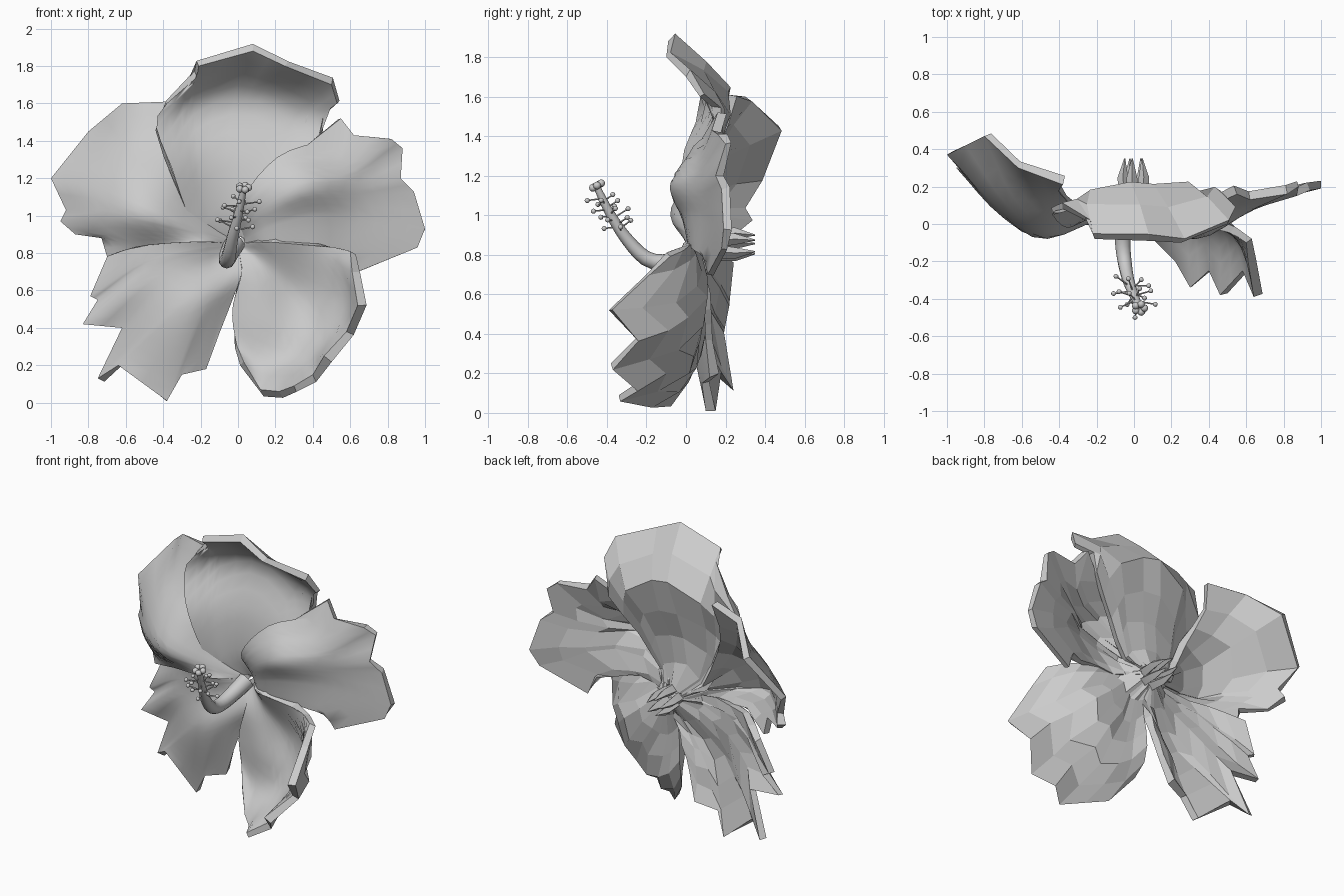
import bpy, bmesh, math, random
from mathutils import Vector as V

if "Cube" in bpy.data.objects:
    bpy.data.objects.remove(bpy.data.objects["Cube"])

random.seed(4)
HEART = V((0, 0.15, 0.85))


def spans(pts):
    d = [0]
    for a, b in zip(pts, pts[1:]):
        d.append(d[-1] + (b - a).length)
    return [x / d[-1] for x in d]


def sample(pts, u):
    """Smooth curve through pts, at u = 0..1 by chord length."""
    t = spans(pts)
    k = 0
    while k < len(pts) - 2 and u > t[k + 1]:
        k += 1
    h = t[k + 1] - t[k]
    f = (u - t[k]) / h

    def slope(i):
        a, b = max(i - 1, 0), min(i + 1, len(pts) - 1)
        return (pts[b] - pts[a]) / (t[b] - t[a]) * h
    return (pts[k] * (2*f**3 - 3*f**2 + 1) + slope(k) * (f**3 - 2*f**2 + f)
            + pts[k + 1] * (3*f**2 - 2*f**3) + slope(k + 1) * (f**3 - f**2))


def finish(name, bm, angle=None):
    me = bpy.data.meshes.new(name)
    bm.to_mesh(me)
    bm.free()
    ob = bpy.data.objects.new(name, me)
    bpy.context.collection.objects.link(ob)
    if angle:
        bpy.ops.object.select_all(action='DESELECT')
        ob.select_set(True)
        bpy.context.view_layer.objects.active = ob
        bpy.ops.object.shade_smooth_by_angle(angle=math.radians(angle))


def sheet(bm, cols, steps):
    grid = [[bm.verts.new(sample(c, i / steps)) for i in range(steps + 1)] for c in cols]
    return [bm.faces.new((a[i], b[i], b[i + 1], a[i + 1]))
            for a, b in zip(grid, grid[1:]) for i in range(steps)]


def petal(name, *rows, thick=0.04):
    """Smooth front lofted from cross rows (clockwise) to a jagged rim, faceted back."""
    rows = [[V(p) for p in r] for r in rows]
    claw = [HEART + (p - HEART) * 0.25 for p in rows[0]]
    for p in claw:
        p.y = HEART.y - 0.03
    rows.insert(0, claw)
    rim = rows[-1]
    t = spans(rim)
    cols = []
    for k in range(len(rim) - 1):
        for f in (0, 0.5):
            u = t[k] + (t[k + 1] - t[k]) * f
            cols.append([sample(r, u) for r in rows[:-1]] + [rim[k].lerp(rim[k + 1], f)])
    cols.append([r[-1] for r in rows])
    bm = bmesh.new()
    for f in sheet(bm, cols, 12):
        f.smooth = True
    # coarse faceted backing and rim strip
    shell = sheet(bm, cols[::2], 6)
    bm.normal_update()
    back = {}
    for f in shell:
        for v in f.verts:
            if v not in back:
                j = V([random.uniform(-.012, .012) for _ in range(3)])
                back[v] = bm.verts.new(v.co - v.normal * thick + j)
    rim_edges = [(l.vert, l.link_loop_next.vert) for f in shell for l in f.loops
                 if l.edge.is_boundary]
    for f in shell:
        bm.faces.new([back[v] for v in reversed(f.verts[:])])
    for a, b in rim_edges:
        bm.faces.new((b, a, back[a], back[b]))
    bmesh.ops.delete(bm, geom=shell, context='FACES_ONLY')
    finish(name, bm)


def tube(bm, pts, radii, sides=10):
    rings = []
    for i, p in enumerate(pts):
        d = (pts[min(i + 1, len(pts) - 1)] - pts[max(i - 1, 0)]).normalized()
        x = d.cross(V((1, 0, 0.01))).normalized()
        y = d.cross(x)
        rings.append([bm.verts.new(p + (x * math.cos(a) + y * math.sin(a)) * radii[i])
                      for a in [2 * math.pi * s / sides for s in range(sides)]])
    for a, b in zip(rings, rings[1:]):
        for s in range(sides):
            bm.faces.new((a[s], a[(s + 1) % sides], b[(s + 1) % sides], b[s]))
    bm.faces.new(rings[0][::-1])
    bm.faces.new(rings[-1])


def ball(bm, p, r):
    new = bmesh.ops.create_icosphere(bm, subdivisions=2, radius=r)['verts']
    bmesh.ops.translate(bm, verts=new, vec=p)


# Petals
petal("top_petal",
      [(-.23, .04, .95), (-.08, .08, 1.0), (.06, .07, 1.0), (.12, .04, .97)],
      [(-.36, -.02, 1.27), (-.15, .08, 1.3), (.1, .1, 1.3), (.3, .08, 1.25)],
      [(-.44, .06, 1.5), (-.2, .16, 1.6), (.1, .18, 1.62), (.35, .17, 1.52), (.45, .14, 1.45)],
      [(-.38, .08, 1.6), (-.22, .0, 1.74), (-.21, -.08, 1.8), (.08, -.09, 1.88), (.25, -.1, 1.8),
       (.5, .0, 1.7), (.53, .07, 1.6), (.46, .13, 1.55)])
petal("right_petal",
      [(.03, -.01, 1.1), (.12, .0, .97), (.15, .02, .85)],
      [(.22, .02, 1.32), (.34, -.08, 1.15), (.38, -.01, 1.0), (.4, .02, .84)],
      [(.45, .1, 1.4), (.6, .06, 1.22), (.62, .09, 1.0), (.52, .06, .81)],
      [(.36, .07, 1.37), (.55, .16, 1.52), (.62, .13, 1.43), (.82, .16, 1.41), (.88, .2, 1.36),
       (.87, .15, 1.2), (.94, .18, 1.13), (1.0, .19, .93), (.96, .18, .83), (.64, .11, .7), (.58, .09, .8)])
petal("lower_right_petal",
      [(.14, .0, .86), (.12, .06, .76), (.02, .05, .7)],
      [(.4, -.02, .84), (.35, .07, .55), (.15, .03, .45), (-.03, .05, .5)],
      [(.52, -.05, .83), (.56, -.1, .5), (.32, -.02, .25), (.1, .02, .22), (-.01, .05, .32)],
      [(.6, -.1, .81), (.61, -.2, .7), (.64, -.39, .52), (.58, -.25, .38), (.46, -.38, .25),
       (.4, -.25, .15), (.3, -.34, .09), (.22, -.2, .06), (.12, -.1, .07), (.03, 0, .22)])
petal("lower_left_petal",
      [(.02, .06, .7), (-.12, .07, .75), (-.2, .02, .86)],
      [(-.03, .09, .55), (-.25, 0, .5), (-.42, .04, .62), (-.5, .06, .85)],
      [(-.1, .1, .37), (-.17, .12, .18), (-.3, .08, .15), (-.38, .1, .01), (-.64, .14, .2),
       (-.75, .22, .13), (-.62, .15, .4), (-.83, .16, .42), (-.75, .19, .55), (-.79, .19, .57), (-.7, .21, .78)])
petal("left_petal",
      [(-.2, .0, .86), (-.17, .05, .94), (-.2, .08, 1.02)],
      [(-.5, .03, .84), (-.5, -.08, 1.0), (-.42, -.01, 1.15), (-.3, .08, 1.25)],
      [(-.62, .07, .81), (-.72, .05, 1.0), (-.66, .11, 1.25), (-.4, .17, 1.45)],
      [(-.7, .12, .78), (-.73, .13, .88), (-.87, .23, .9), (-.95, .3, .97), (-.92, .28, 1.03),
       (-1, .37, 1.2), (-.8, .47, 1.45), (-.62, .3, 1.6), (-.38, .21, 1.61)])

# Pistil column, bending up out of the throat
path = [V(p) for p in [(-.02, .12, .85), (-.05, .02, .79), (-.06, -.1, .76), (-.05, -.2, .78),
                       (-.03, -.3, .88), (0, -.38, 1.0), (.03, -.45, 1.14)]]
bm = bmesh.new()
n = 18
tube(bm, [sample(path, i / n) for i in range(n + 1)], [.055 - .038 * i / n for i in range(n + 1)])
finish("pistil", bm, 40)

# Stigma lobes
bm = bmesh.new()
for i in range(5):
    a = i * math.tau / 5
    ball(bm, path[-1] + V((.026 * math.cos(a), .022 * math.sin(a), .01 + .012 * math.sin(a))), .02)
finish("stigma", bm, 40)

# Stamens with anthers, spiralling around the upper column
bm = bmesh.new()
for i in range(16):
    p = sample(path, .68 + .24 * i / 15)
    a = i * 2.4
    tip = p + V((math.cos(a), math.sin(a) * .8, .2 + .3 * math.sin(a))) * random.uniform(.07, .11)
    tube(bm, [p, tip], [.005, .004], 5)
    ball(bm, tip, .013)
finish("stamens", bm, 40)

# Small pointed sepals behind the heart
bm = bmesh.new()
for i in range(5):
    a = i * math.tau / 5 + .5
    out = V((math.cos(a), 0, math.sin(a)))
    tube(bm, [HEART + out * .05, HEART + out * .06 + V((0, .1, 0)),
              HEART + out * .05 + V((0, .2, 0))], [.035, .028, .003], 4)
finish("sepals", bm, 20)
